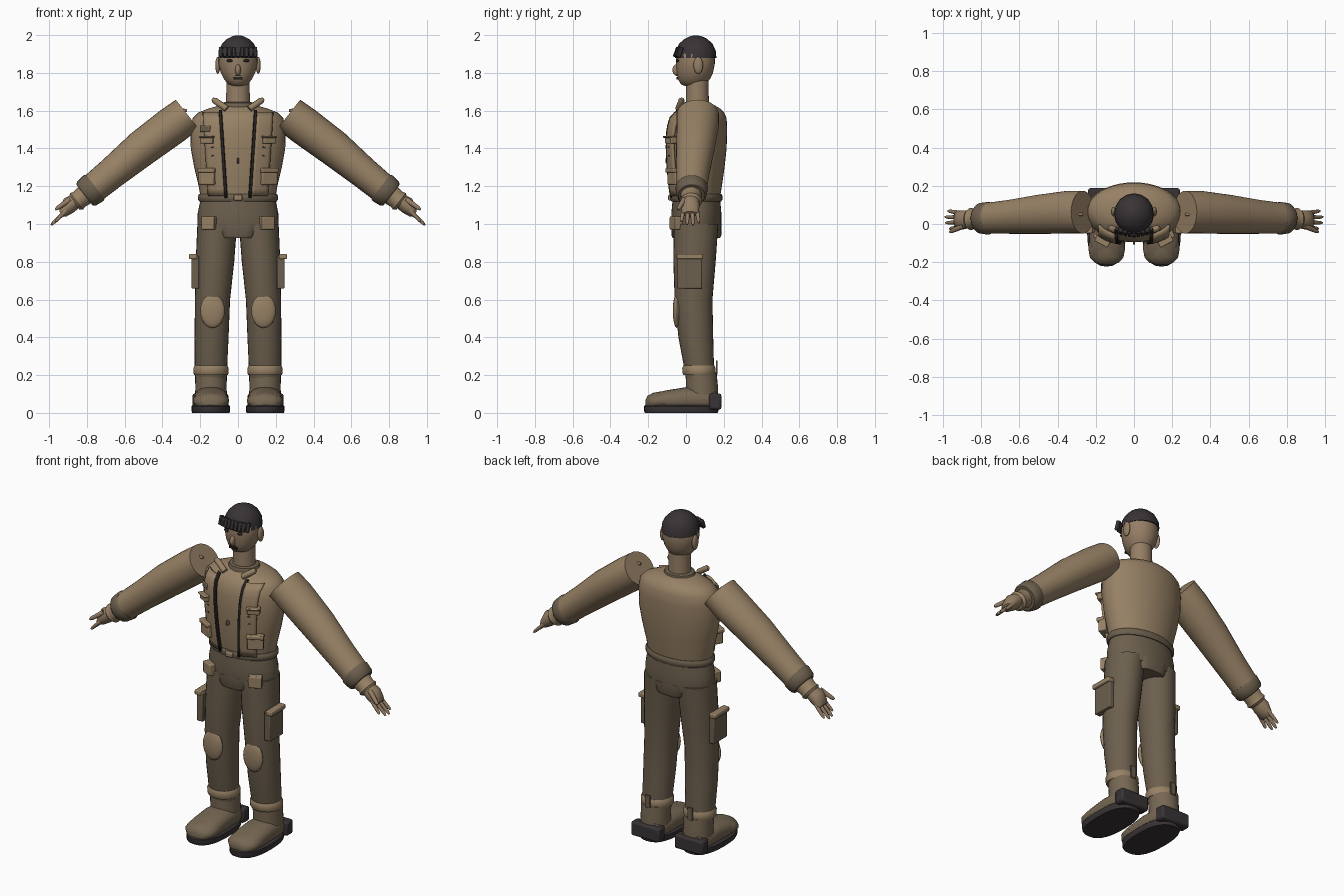
import bpy, bmesh, math
from mathutils import Matrix, Vector

if "Cube" in bpy.data.objects:
    bpy.data.objects.remove(bpy.data.objects["Cube"])


def colour(name, r, g, b):
    m = bpy.data.materials.new(name)
    m.use_nodes = True
    m.diffuse_color = (r, g, b, 1)
    bsdf = m.node_tree.nodes["Principled BSDF"]
    bsdf.inputs["Base Color"].default_value = (r, g, b, 1)
    bsdf.inputs["Roughness"].default_value = 0.8
    return m


TAN = colour("jacket tan", 0.31, 0.22, 0.13)
SKIN = colour("skin", 0.30, 0.21, 0.13)
BROWN = colour("trouser brown", 0.15, 0.115, 0.075)
BOOT = colour("boot brown", 0.18, 0.135, 0.085)
DARK = colour("cap charcoal", 0.04, 0.033, 0.036)
BLACK = colour("black trim", 0.02, 0.017, 0.015)


def finish(name, bm, mat, mirror=False, bevel=0.0):
    bmesh.ops.recalc_face_normals(bm, faces=bm.faces)
    me = bpy.data.meshes.new(name)
    bm.to_mesh(me)
    bm.free()
    me.materials.append(mat)
    me.shade_smooth()
    me.set_sharp_from_angle(angle=math.radians(42))
    ob = bpy.data.objects.new(name, me)
    bpy.context.collection.objects.link(ob)
    if bevel:
        b = ob.modifiers.new("Bevel", "BEVEL")
        b.width, b.segments = bevel, 2
    if mirror:
        ob.modifiers.new("Mirror", "MIRROR").use_mirror_merge = False
    return ob


def loft(name, rings, mat, matrix=None, mirror=False, n=28, power=1.0):
    """Capped tube through elliptical rings (height, cx, cy, rx, ry)."""
    bm = bmesh.new()
    loops = []
    for t, cx, cy, rx, ry in rings:
        loop = []
        for i in range(n):
            c, s = math.cos(math.tau * i / n), math.sin(math.tau * i / n)
            px = math.copysign(abs(c) ** power, c) * rx
            py = math.copysign(abs(s) ** power, s) * ry
            loop.append(bm.verts.new((cx + px, cy + py, t)))
        loops.append(loop)
    for a, b in zip(loops, loops[1:]):
        for i in range(n):
            j = (i + 1) % n
            bm.faces.new((a[i], a[j], b[j], b[i]))
    bm.faces.new(loops[0])
    bm.faces.new(loops[-1])
    if matrix:
        bm.transform(matrix)
    return finish(name, bm, mat, mirror)


def box(name, loc, size, mat, mirror=False, rot=(0, 0, 0), bevel=0.006):
    bm = bmesh.new()
    bmesh.ops.create_cube(bm, size=1)
    m = Matrix.Translation(loc)
    for axis, ang in zip("XYZ", rot):
        m = m @ Matrix.Rotation(math.radians(ang), 4, axis)
    bm.transform(m @ Matrix.Diagonal((*size, 1)))
    return finish(name, bm, mat, mirror, bevel)


def ball(name, loc, size, mat, mirror=False):
    bm = bmesh.new()
    bmesh.ops.create_uvsphere(bm, u_segments=20, v_segments=12, radius=1)
    bm.transform(Matrix.Translation(loc) @ Matrix.Diagonal((*size, 1)))
    return finish(name, bm, mat, mirror)


def rod(name, a, b, r0, r1, mat, mirror=True):
    a, b = Vector(a), Vector(b)
    d = b - a
    m = Matrix.Translation(a) @ d.to_track_quat("Z", "Y").to_matrix().to_4x4()
    return loft(name, [(0, 0, 0, r0, r0), (d.length * .85, 0, 0, r1, r1),
                       (d.length, 0, 0, r1 * .5, r1 * .5)], mat, m, mirror, 10)


# Torso and the front-surface lookup used by the vest
TORSO = [(1.12, 0, .055, .195, .122), (1.2, 0, .055, .208, .135),
         (1.3, 0, .057, .232, .147), (1.4, 0, .06, .25, .155),
         (1.5, 0, .062, .252, .156), (1.56, 0, .068, .24, .147),
         (1.59, 0, .072, .21, .13), (1.61, 0, .075, .16, .108),
         (1.63, 0, .07, .09, .078)]
loft("torso", TORSO, TAN, n=40)


def front_y(x, z):
    for a, b in zip(TORSO, TORSO[1:]):
        if z <= b[0]:
            f = (z - a[0]) / (b[0] - a[0])
            cy, rx, ry = (a[k] + f * (b[k] - a[k]) for k in (2, 3, 4))
            return cy - ry * math.sqrt(max(0, 1 - (x / rx) ** 2))
    return 0


def vest_strip(name, lo, hi, z0, z1, off, mat, mirror=True):
    """Raised sheet on the chest between the x limits lo(z) and hi(z)."""
    bm = bmesh.new()
    cols, rows = 6, 12
    grid = []
    for r in range(rows + 1):
        z = z0 + (z1 - z0) * r / rows
        xs = [lo(z) + (hi(z) - lo(z)) * c / cols for c in range(cols + 1)]
        grid.append([bm.verts.new((x, front_y(x, z) - off, z)) for x in xs])
    for a, b in zip(grid, grid[1:]):
        for c in range(cols):
            bm.faces.new((a[c], a[c + 1], b[c + 1], b[c]))
    ob = finish(name, bm, mat, mirror)
    s = ob.modifiers.new("Solidify", "SOLIDIFY")
    s.thickness, s.offset = off, 0
    return ob


def edge(z):
    return 0.06 + 0.03 * (z - 1.14) / 0.46


# Vest, zips and chest details
vest_strip("vest_front", lambda z: edge(z) + .01, lambda z: edge(z) + .095, 1.15, 1.59, .014, TAN)
vest_strip("vest_zip", lambda z: edge(z) - .004, lambda z: edge(z) + .01, 1.14, 1.6, .013, BLACK)
box("chest_toggle", (0, -.098, 1.335), (.013, .02, .03), BROWN)
for z in (1.36, 1.405):
    box("vest_slit", (.145, front_y(.145, z) - .016, z), (.04, .009, .006), BLACK, True, (0, 8, 35), 0)
for z, w, h in ((1.25, .09, .085), (1.445, .07, .04)):
    y = front_y(.16, z) - .018
    box("chest_pocket", (.16, y, z), (w, .045, h), TAN, True, (0, 0, 28))
    box("chest_pocket_flap", (.163, y - .01, z + h * .4), (w + .008, .045, h * .28), TAN, True, (0, 0, 28))
box("chest_patch", (-.172, front_y(.172, 1.505) - .012, 1.505), (.065, .02, .035), BROWN, rot=(0, 0, -32))

# Belt and hips
loft("belt", [(1.12, 0, .055, .205, .132), (1.13, 0, .055, .212, .138),
              (1.15, 0, .055, .212, .138), (1.16, 0, .055, .204, .131)], BROWN, n=40)
box("belt_buckle", (0, -.084, 1.14), (.045, .02, .03), TAN)
loft("hips", [(.965, 0, .055, .208, .127), (1.0, 0, .055, .215, .132),
              (1.06, 0, .055, .213, .132), (1.13, 0, .055, .198, .126)], BROWN, n=40)
loft("hip_flap", [(.925, 0, .055, .095, .125), (.94, 0, .055, .105, .132),
                  (1.0, 0, .055, .125, .132)], BROWN, power=.6)
box("hip_pocket", (.152, -.05, 1.005), (.075, .05, .07), TAN, True, (0, 0, 25))

# Collar, neck and head
loft("collar", [(1.61, 0, .06, .1, .085), (1.64, 0, .06, .085, .076),
                (1.645, 0, .06, .07, .064)], BROWN)
rod("collar_flap", (.06, -.04, 1.61), (.135, -.02, 1.662), .017, .017, TAN)
loft("neck", [(1.6, 0, .06, .066, .062), (1.7, 0, .06, .062, .06), (1.78, 0, .06, .062, .06)], SKIN)
loft("head", [(1.73, 0, .035, .03, .04), (1.74, 0, .038, .052, .065), (1.765, 0, .042, .073, .083),
              (1.8, 0, .047, .091, .096), (1.85, 0, .05, .103, .103), (1.9, 0, .05, .101, .103),
              (1.94, 0, .05, .085, .09)], SKIN, n=32)
ball("ear", (.107, .065, 1.84), (.013, .025, .045), SKIN, True)
ball("nose", (0, -.05, 1.815), (.015, .022, .03), SKIN)
ball("eye", (.044, -.045, 1.865), (.017, .008, .008), BLACK, True)
box("eyebrow", (.045, -.046, 1.882), (.04, .009, .006), DARK, True, (0, 0, 20), 0)
box("mouth", (0, -.046, 1.772), (.05, .009, .012), BLACK, bevel=0)
box("upper_lip", (0, -.048, 1.787), (.032, .009, .006), BROWN, bevel=0)

# Cap with a slotted front band
loft("cap", [(1.88, 0, .053, .104, .108), (1.92, 0, .052, .102, .105), (1.955, 0, .052, .084, .088),
             (1.98, 0, .052, .058, .06), (1.993, 0, .052, .032, .033), (1.999, 0, .052, .008, .008)],
     DARK, n=16)
for i in range(9):
    x = (i - 4) * .0225
    box("cap_band_slat", (x, -.05 + 2.2 * x * x, 1.91), (.018, .022, .055), DARK, rot=(-20, 0, x * 250), bevel=.004)
box("cap_band_bar", (0, -.036, 1.915), (.17, .025, .03), DARK)

# Sleeves, cuffs and hands, built along the arm direction
ARM = Matrix.Translation((.268, 0, 1.58)) @ Matrix.Rotation(math.atan2(.497, -.39), 4, "Y")
loft("sleeve", [(0, 0, .062, .099, .112), (.1, -.003, .062, .102, .112), (.3, -.008, .05, .097, .102),
                (.5, -.003, .037, .084, .088), (.65, 0, .03, .078, .08)], TAN, ARM, True)
loft("sleeve_cuff", [(.62, 0, .03, .08, .08), (.632, 0, .03, .086, .086),
                     (.68, 0, .03, .08, .08), (.692, 0, .03, .07, .07)], BROWN, ARM, True)
loft("glove_wrist", [(.67, 0, .028, .058, .058), (.73, 0, .026, .05, .052),
                     (.745, 0, .026, .056, .058), (.76, 0, .026, .045, .046)], TAN, ARM, True)
loft("palm", [(.74, -.005, .024, .038, .045), (.79, -.008, .022, .045, .05),
              (.835, 0, .022, .03, .046), (.85, .004, .022, .018, .04)], SKIN, ARM, True)
for i, reach in enumerate((.9, .925, .93, .91)):
    y = -.014 + i * .024
    rod("finger", ARM @ Vector((.004, y, .82)), ARM @ Vector((.015, y * 1.3 - .007, reach)), .012, .009, SKIN)
rod("thumb", ARM @ Vector((-.03, -.01, .77)), ARM @ Vector((-.035, -.042, .86)), .015, .011, SKIN)
rod("shoulder_tab", (.27, .05, 1.60), (.315, .05, 1.61), .008, .006, TAN)

# Trouser legs with knee pads, side pockets and ankle trim
loft("trouser_leg", [(.18, .142, .075, .08, .075), (.25, .143, .068, .086, .08),
                     (.4, .14, .052, .09, .092), (.6, .135, .04, .093, .1),
                     (.8, .122, .045, .102, .112), (1.0, .11, .053, .105, .118)], BROWN, mirror=True)
ball("knee_pad", (.135, -.048, .54), (.065, .022, .09), TAN, True)
box("thigh_pocket", (.226, .02, .745), (.04, .13, .175), BROWN, True)
box("thigh_pocket_flap", (.238, .02, .828), (.042, .138, .028), TAN, True)
loft("ankle_trim", [(.2, .143, .07, .088, .082), (.21, .143, .07, .093, .088),
                    (.238, .143, .068, .093, .088), (.25, .143, .068, .086, .082)], TAN, mirror=True)
box("ankle_tab", (.143, .163, .24), (.035, .01, .075), BROWN, True, bevel=.003)

# Boots with soles, toe caps and heel blocks
FOOT = Matrix.Rotation(math.pi / 2, 4, "X")
loft("boot_shaft", [(.06, .143, .085, .085, .085), (.13, .143, .085, .083, .085),
                    (.21, .143, .08, .084, .082)], BOOT, mirror=True)
loft("boot_foot", [(-.16, .143, .07, .07, .05), (-.1, .143, .07, .088, .062),
                   (0, .143, .072, .09, .064), (.1, .143, .065, .092, .055),
                   (.17, .143, .06, .085, .045), (.205, .143, .055, .05, .03)],
     BOOT, FOOT, True, power=.85)
loft("toe_cap", [(.1, .143, .063, .094, .053), (.13, .143, .064, .096, .05), (.175, .143, .06, .088, .046),
                 (.203, .143, .055, .062, .036), (.214, .143, .05, .03, .02)], BOOT, FOOT, True)
loft("boot_sole", [(0, .144, -.025, .098, .192), (.01, .144, -.025, .102, .198),
                   (.035, .144, -.025, .102, .198), (.042, .144, -.025, .094, .19)],
     DARK, mirror=True, power=.8)
box("heel_block", (.146, .155, .06), (.19, .065, .085), DARK, True, bevel=.012)
